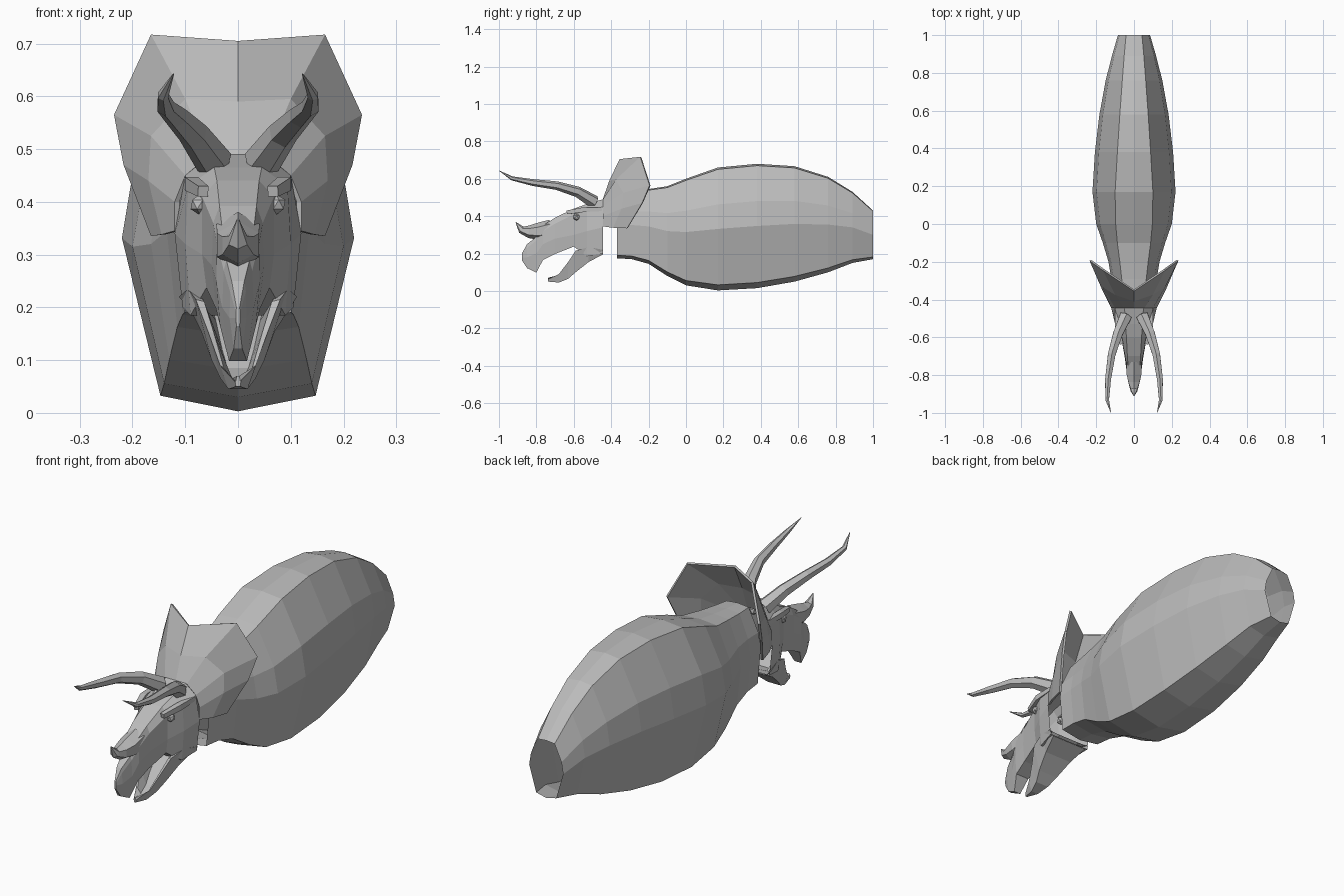
import bpy, bmesh, math
from mathutils import Vector

if "Cube" in bpy.data.objects:
    bpy.data.objects.remove(bpy.data.objects["Cube"])

grey = bpy.data.materials.new("stone_grey")
grey.diffuse_color = (0.5, 0.5, 0.5, 1)
grey.use_nodes = True
grey.node_tree.nodes["Principled BSDF"].inputs["Base Color"].default_value = grey.diffuse_color


def finish(name, bm):
    bmesh.ops.remove_doubles(bm, verts=bm.verts, dist=0.0005)
    bmesh.ops.recalc_face_normals(bm, faces=bm.faces)
    me = bpy.data.meshes.new(name)
    bm.to_mesh(me)
    bm.free()
    me.materials.append(grey)
    ob = bpy.data.objects.new(name, me)
    bpy.context.collection.objects.link(ob)
    return ob


def loft(name, rings, closed=True, cap_last=False):
    bm = bmesh.new()
    rows = [[bm.verts.new(p) for p in r] for r in rings]
    n = len(rows[0])
    for a, b in zip(rows, rows[1:]):
        for i in range(n if closed else n - 1):
            j = (i + 1) % n
            bm.faces.new((a[i], a[j], b[j], b[i]))
    if cap_last:
        bm.faces.new(rows[-1])
    return finish(name, bm)


def mirrored(half):
    """Half outline on +x, starting and maybe ending on x = 0, made whole."""
    return half + [(-x, y, z) for x, y, z in reversed(half) if x > 0]


def horn(name, path, sides=6, squash=1.0):
    pts = [Vector(p[:3]) for p in path]
    rings = []
    for i, p in enumerate(pts):
        d = (pts[min(i + 1, len(pts) - 1)] - pts[max(i - 1, 0)]).normalized()
        u = d.cross(Vector((0, 0, 1))).normalized()
        v = u.cross(d)
        r = path[i][3]
        rings.append([p + r * (math.cos(t) * u + squash * math.sin(t) * v)
                      for t in (2 * math.pi * (k + .5) / sides for k in range(sides))])
    return loft(name, rings, cap_last=True)


# Body: open faceted barrel; y, bottom z, belly x, widest x, ridge x, top z
body = [(-.37, .175, .10, .115, .055, .53), (-.29, .17, .105, .12, .065, .535),
        (-.2, .145, .115, .135, .075, .545), (-.1, .08, .13, .165, .088, .56),
        (0, .03, .14, .20, .097, .60), (.17, .003, .147, .22, .10, .66),
        (.38, .015, .143, .207, .088, .68), (.58, .05, .128, .183, .075, .667),
        (.76, .10, .105, .15, .062, .61), (.89, .15, .08, .117, .052, .53),
        (1, .17, .05, .085, .042, .43)]
rings = []
for y, zb, xb, xw, xr, zt in body:
    h = zt - zb
    rings.append(mirrored([(0, y, zb), (xb, y, zb + .045 * h), (xw, y, zb + .5 * h),
                           (xw * .9, y, zb + .7 * h), (xr, y, zt - .015 * h), (0, y, zt)]))
loft("body", rings)

# Skull: y, then crown, brow, cheek and lip as (x, z), open at the neck
skull = [(-.445, (.05, .49), (.10, .45), (.12, .34), (.105, .20)),
         (-.53, (.045, .465), (.094, .43), (.10, .32), (.09, .185)),
         (-.60, (.04, .44), (.068, .41), (.068, .30), (.06, .237)),
         (-.70, (.035, .392), (.047, .36), (.05, .28), (.042, .198)),
         (-.765, (.03, .35), (.04, .32), (.041, .25), (.034, .165)),
         (-.80, (.022, .29), (.027, .27), (.03, .20), (.017, .098)),
         (-.85, (.012, .25), (.015, .23), (.016, .18), (.008, .122)),
         (-.878, (.003, .20), (.004, .19), (.004, .18), (.003, .165))]
rings = [[(s * x, y, z) for s, seq in ((1, pts), (-1, pts[::-1])) for x, z in seq]
         for y, *pts in skull]
loft("skull", rings, cap_last=True)

# Lower jaw: tapering trough; y, rim x, rim z, keel x, keel z
jaw = [(-.445, .112, .22, .09, .195), (-.52, .095, .235, .07, .155),
       (-.59, .08, .215, .05, .10), (-.63, .057, .155, .033, .065),
       (-.68, .034, .09, .018, .045), (-.738, .006, .062, .004, .05)]
loft("lower_jaw", [[(xr, y, zr), (xk, y, zk), (-xk, y, zk), (-xr, y, zr),
                    (-xr * .8, y, zr - .004), (-xk * .6, y, zk + .02),
                    (xk * .6, y, zk + .02), (xr * .8, y, zr - .004)]
                   for y, xr, zr, xk, zk in jaw], cap_last=True)

# Neck frill: skull edge swept out to the pointed rim
inner = [(0, -.445, .49), (.055, -.445, .488), (.10, -.445, .45), (.12, -.445, .40), (.12, -.445, .345)]
middle = [(0, -.41, .59), (.10, -.375, .595), (.165, -.335, .525), (.17, -.345, .44), (.145, -.39, .338)]
outer = [(0, -.355, .705), (.165, -.245, .717), (.235, -.195, .565), (.217, -.235, .47), (.165, -.315, .335)]
rows = [[(-x, y, z) for x, y, z in reversed(r[1:])] + r for r in (inner, middle, outer)]
frill = loft("neck_frill", rows, closed=False)
mod = frill.modifiers.new("thickness", 'SOLIDIFY')
mod.thickness = .01
mod.offset = -1

# Nose horn
horn("nose_horn", [(0, -.72, .335, .047), (0, -.79, .318, .046), (0, -.84, .317, .034),
                   (0, -.88, .327, .02), (0, -.91, .367, .002)], sides=6)

# Paired brow horns, brow ridges and eyes
for side, s in (("right", 1), ("left", -1)):
    horn(side + "_brow_horn",
         [(s * .045, -.49, .475, .036), (s * .085, -.58, .53, .029), (s * .118, -.69, .563, .023),
          (s * .137, -.82, .58, .018), (s * .142, -.93, .602, .011), (s * .122, -.999, .643, .001)])
    horn(side + "_brow_ridge",
         [(s * .092, -.45, .437, .014), (s * .088, -.55, .434, .018), (s * .066, -.635, .42, .014)], sides=4)
    bm = bmesh.new()
    bmesh.ops.create_icosphere(bm, subdivisions=1, radius=.02)
    bmesh.ops.translate(bm, verts=bm.verts, vec=(s * .072, -.585, .395))
    finish(side + "_eye", bm)
